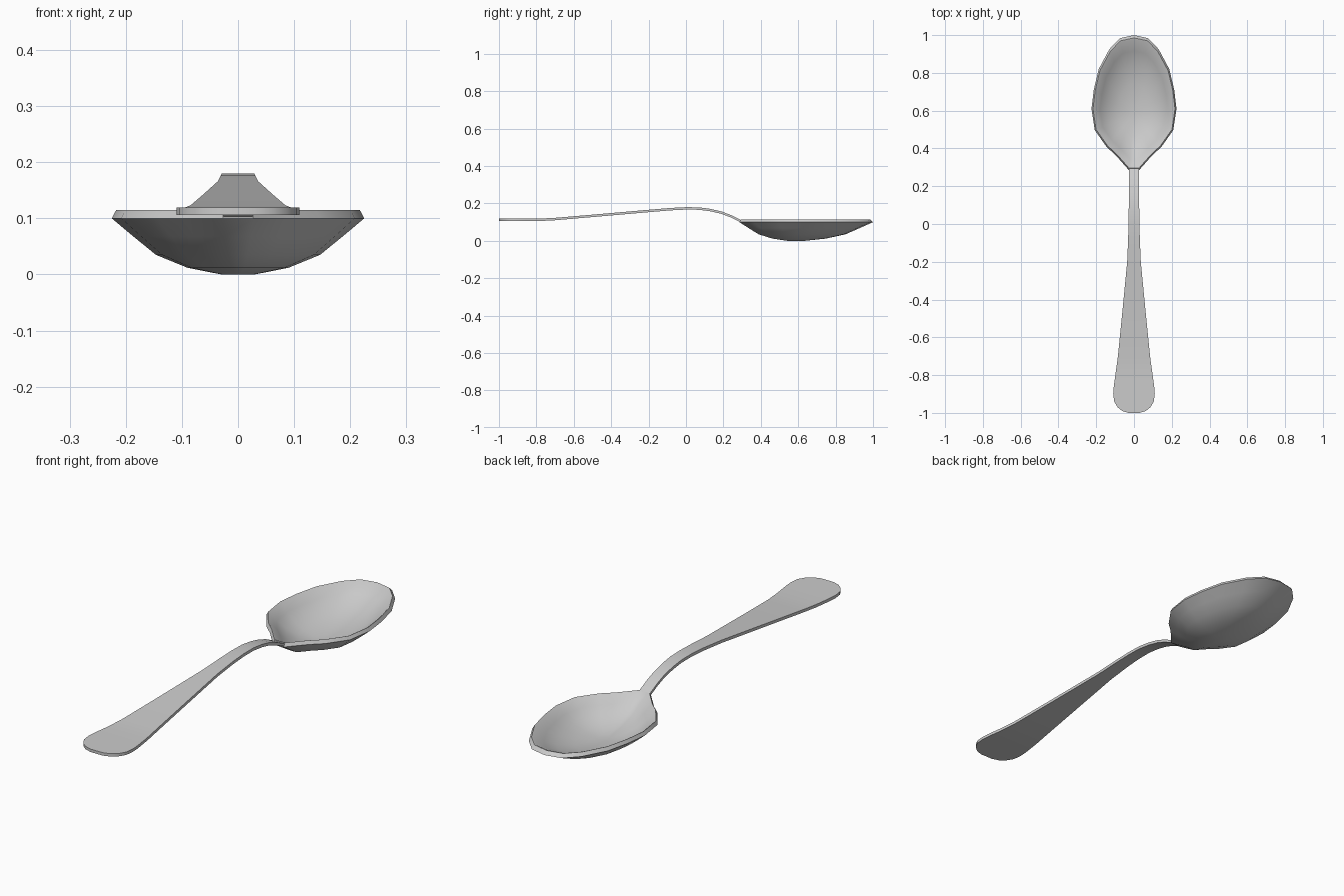
import bpy, bmesh

if "Cube" in bpy.data.objects:
    bpy.data.objects.remove(bpy.data.objects["Cube"])


def finish(name, bm, angle):
    bmesh.ops.recalc_face_normals(bm, faces=bm.faces)
    mesh = bpy.data.meshes.new(name)
    bm.to_mesh(mesh)
    bm.free()
    obj = bpy.data.objects.new(name, mesh)
    bpy.context.collection.objects.link(obj)
    bpy.ops.object.select_all(action='DESELECT')
    obj.select_set(True)
    bpy.context.view_layer.objects.active = obj
    bpy.ops.object.shade_smooth_by_angle(angle=angle)
    return obj


def bridge(bm, a, b):
    n = len(a)
    for i in range(n):
        j = (i + 1) % n
        bm.faces.new((a[i], a[j], b[j], b[i]))


# Bowl: scaled copies of the rim outline, outside then inside
half = [(0.027, 0.285), (0.095, 0.362), (0.145, 0.408), (0.208, 0.497), (0.225, 0.61),
        (0.213, 0.71), (0.187, 0.82), (0.13, 0.926), (0.074, 0.984)]
outline = half + [(0, 1.0)] + [(-x, y) for x, y in reversed(half)]
CY = 0.58
outer = [(0.13, 0.0), (0.4, 0.012), (0.65, 0.035), (0.83, 0.068), (1.0, 0.10)]
inner = [(0.965, 0.115), (0.945, 0.113), (0.80, 0.08), (0.63, 0.049), (0.39, 0.026), (0.13, 0.014)]
bm = bmesh.new()
rings = [[bm.verts.new((x * s, CY + (y - CY) * s, z)) for x, y in outline]
         for s, z in outer + inner]
for a, b in zip(rings, rings[1:]):
    bridge(bm, a, b)
bm.faces.new(rings[0])
bm.faces.new(rings[-1])
finish("bowl", bm, 0.7)

# Handle: y, half width, top height
stations = [(-1.0, 0.03, 0.119), (-0.99, 0.062, 0.119), (-0.97, 0.087, 0.119),
            (-0.94, 0.105, 0.119), (-0.90, 0.11, 0.119), (-0.86, 0.107, 0.119),
            (-0.78, 0.096, 0.119), (-0.70, 0.085, 0.123), (-0.5, 0.065, 0.140),
            (-0.2, 0.036, 0.166), (-0.08, 0.031, 0.176), (0.0, 0.029, 0.180),
            (0.07, 0.028, 0.179), (0.13, 0.027, 0.171), (0.19, 0.026, 0.157),
            (0.24, 0.026, 0.138), (0.27, 0.026, 0.123), (0.30, 0.026, 0.109)]
T = 0.013
bm = bmesh.new()
loops = [[bm.verts.new(p) for p in ((-w, y, z - T), (w, y, z - T), (w, y, z), (-w, y, z))]
         for y, w, z in stations]
for a, b in zip(loops, loops[1:]):
    bridge(bm, a, b)
bm.faces.new(loops[0])
bm.faces.new(loops[-1])
finish("handle", bm, 0.7)
